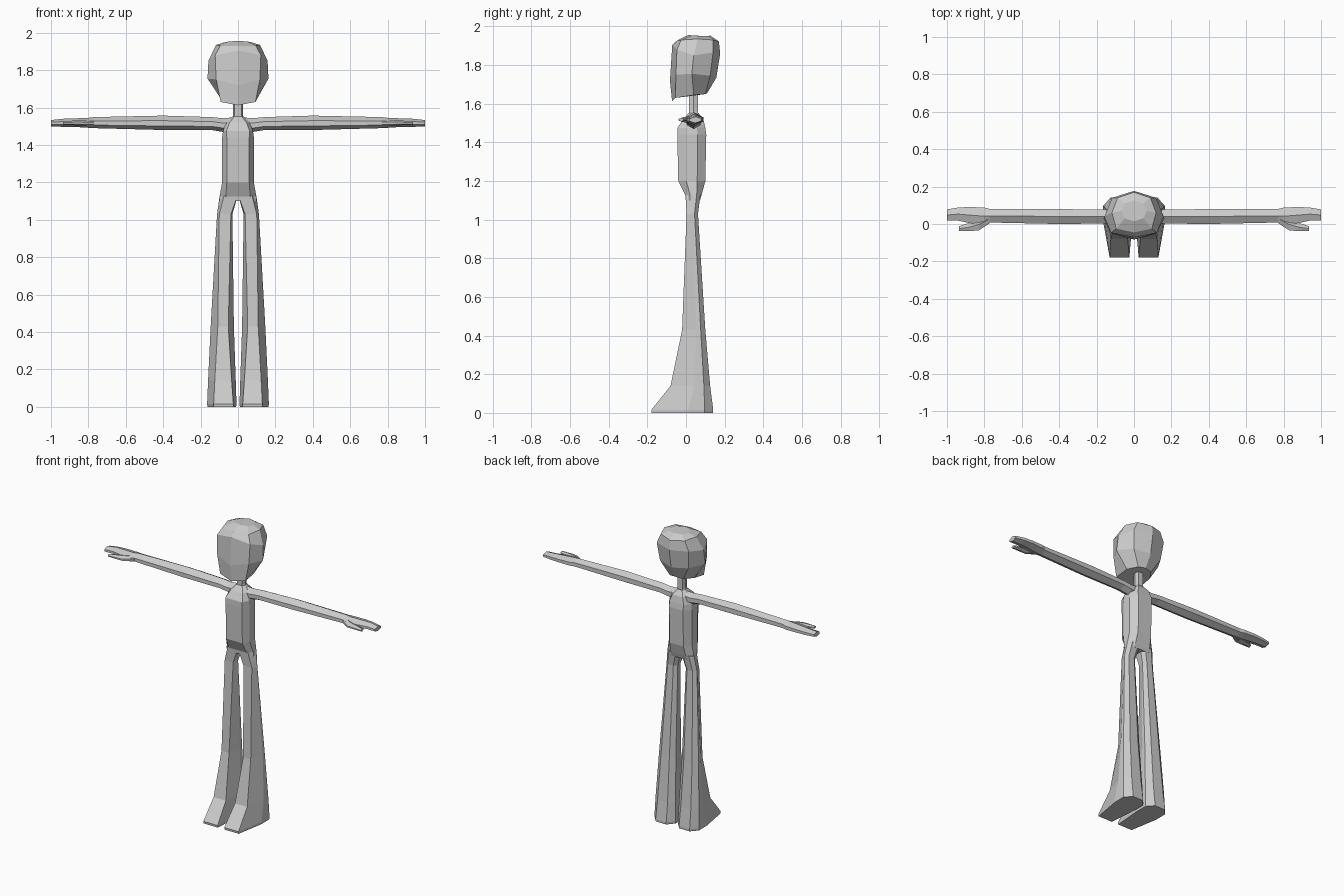
import bpy
import bmesh

cube = bpy.data.objects.get("Cube")
if cube:
    bpy.data.objects.remove(cube, do_unlink=True)

# One plain grey for the whole figure
GREY = (0.6, 0.6, 0.6, 1.0)
grey = bpy.data.materials.new("plain grey")
grey.use_nodes = True
grey.diffuse_color = GREY
grey.node_tree.nodes["Principled BSDF"].inputs["Base Color"].default_value = GREY


def loft(name, rings, side=1):
    """Skin a list of equal-sized point rings, cap both ends, optionally flip in x."""
    bm = bmesh.new()
    loops = [[bm.verts.new((x * side, y, z)) for x, y, z in ring] for ring in rings]
    n = len(loops[0])
    for a, b in zip(loops, loops[1:]):
        for i in range(n):
            j = (i + 1) % n
            bm.faces.new((a[i], a[j], b[j], b[i]))
    bm.faces.new(loops[0])
    bm.faces.new(loops[-1])
    bmesh.ops.recalc_face_normals(bm, faces=bm.faces)
    mesh = bpy.data.meshes.new(name)
    bm.to_mesh(mesh)
    bm.free()
    mesh.materials.append(grey)
    obj = bpy.data.objects.new(name, mesh)
    bpy.context.collection.objects.link(obj)
    return obj


def mirror_ring(half):
    """Complete a half ring; points on the centre line are not doubled."""
    return half + [(-x, y, z) for x, y, z in reversed(half) if x > 0]


# Head: front centre, front corner, side, back corner, back centre, bottom up
head = [
    [(0, -.072, 1.612), (.093, -.055, 1.63), (.09, .04, 1.645), (.05, .10, 1.65), (0, .11, 1.655)],
    [(0, -.083, 1.72), (.117, -.052, 1.75), (.163, .03, 1.755), (.105, .125, 1.745), (0, .157, 1.735)],
    [(0, -.071, 1.905), (.122, -.047, 1.88), (.158, .04, 1.85), (.118, .14, 1.865), (0, .177, 1.86)],
    [(0, -.045, 1.928), (.095, -.025, 1.93), (.118, .06, 1.935), (.088, .14, 1.93), (0, .17, 1.922)],
    [(0, .015, 1.957), (.05, .03, 1.953), (.068, .07, 1.95), (.05, .11, 1.95), (0, .125, 1.953)],
]
loft("head", [mirror_ring(r) for r in head])

# Neck
loft("neck", [mirror_ring([(w, .015, z), (w + .008, .04, z), (w, .062, z)])
              for z, w in ((1.52, .03), (1.56, .018), (1.67, .018))])

# Torso: z, front half width, side half width, front y, back y
torso = [
    (1.10, .07, .10, .000, .072),
    (1.125, .065, .098, -.003, .08),
    (1.20, .06, .085, -.04, .10),
    (1.44, .06, .085, -.045, .105),
    (1.475, .062, .08, -.044, .10),
    (1.52, .045, .065, -.015, .09),
    (1.552, .02, .03, .015, .065),
]
rings = []
for z, fw, sw, fy, by in torso:
    d = by - fy
    rings.append(mirror_ring([(fw, fy, z), (sw, fy + d * .3, z),
                              (sw, fy + d * .7, z), (fw * .85, by, z)]))
loft("torso", rings)

# Flared leg with foot: z, front y, back y, front x in/out, side x in/out
leg = [
    (0.00, -.178, .140, .025, .130, .010, .163),
    (0.015, -.180, .141, .025, .130, .008, .165),
    (0.14, -.080, .125, .034, .124, .012, .160),
    (0.43, -.020, .100, .052, .108, .022, .146),
    (1.03, .003, .062, .038, .100, .030, .112),
    (1.13, -.003, .075, .002, .075, .001, .098),
]


def leg_ring(z, fy, by, fi, fo, si, so):
    mid = fy + (by - fy) * .6
    rear = by - (by - fy) * .1 - .012
    w = so - si
    return [(fi, fy, z), (fo, fy, z), (so, mid, z), (so, rear, z),
            (so - w * .25, by, z), (si + w * .25, by, z), (si, rear, z), (si, mid, z)]


# Arm: x, front y, back y, bottom z, top z
arm = [
    (0.02, .010, .075, 1.475, 1.548),
    (0.08, .005, .076, 1.470, 1.543),
    (0.14, .003, .076, 1.480, 1.549),
    (0.40, .000, .080, 1.480, 1.557),
    (0.77, .008, .080, 1.490, 1.549),
    (0.80, -.005, .088, 1.492, 1.545),
    (0.88, .005, .091, 1.497, 1.542),
    (0.94, .018, .088, 1.497, 1.540),
    (1.00, .018, .078, 1.500, 1.533),
]
# Thumb, same layout
thumb = [
    (0.77, .005, .050, 1.498, 1.538),
    (0.83, -.034, .030, 1.502, 1.532),
    (0.88, -.038, .006, 1.506, 1.530),
    (0.935, -.038, -.012, 1.508, 1.526),
]


def arm_ring(x, fy, by, z0, z1):
    mid = (fy + by) / 2
    h = z1 - z0
    return [(x, fy, z0 + h * .28), (x, fy, z0 + h * .65), (x, mid, z1),
            (x, by, z0 + h * .72), (x, by, z0 + h * .3), (x, mid, z0)]


for label, side in (("left", 1), ("right", -1)):
    loft(label + "_leg", [leg_ring(*r) for r in leg], side)
    loft(label + "_arm", [arm_ring(*r) for r in arm], side)
    loft(label + "_thumb", [arm_ring(*r) for r in thumb], side)
